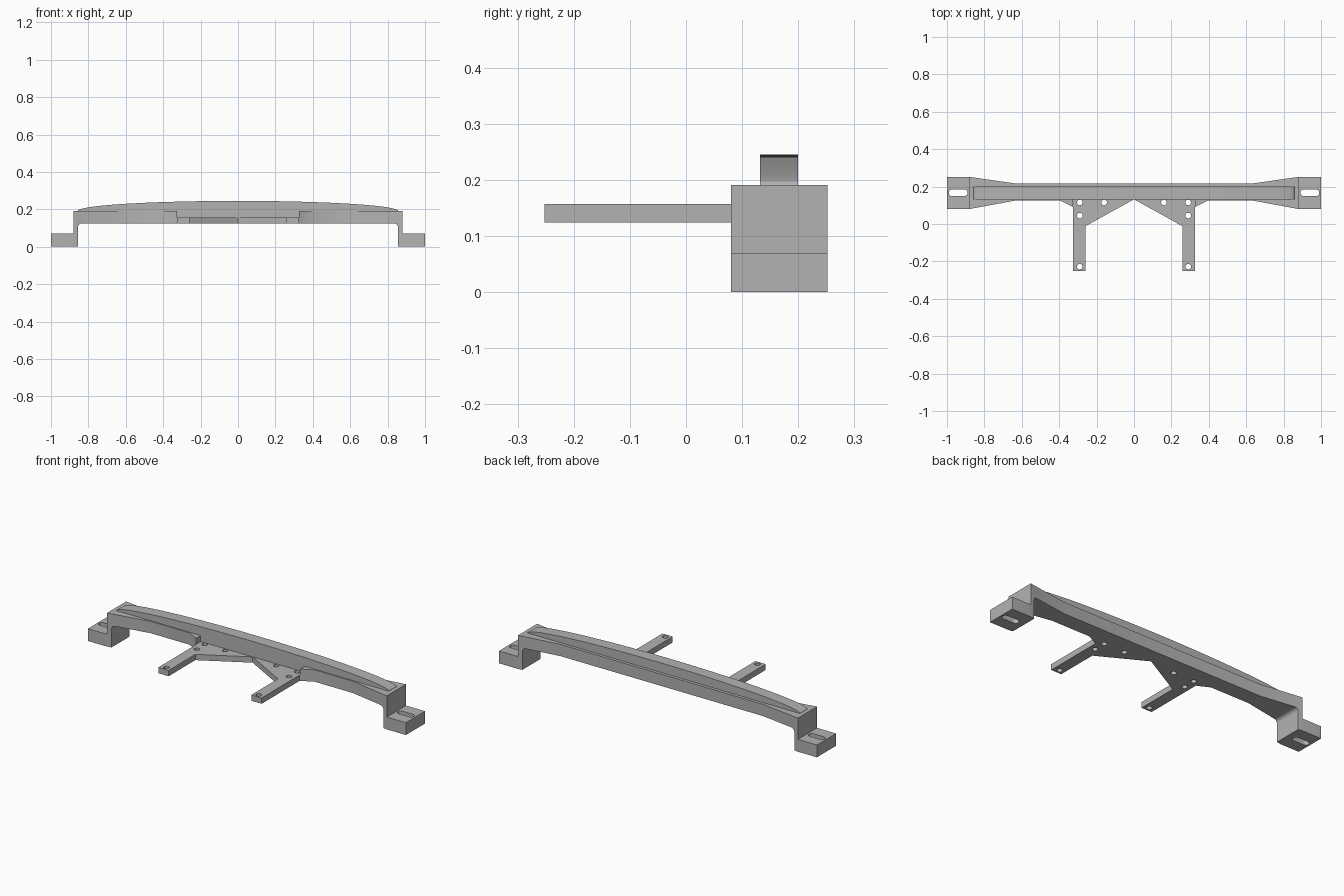
import bpy, bmesh, math
from mathutils import Vector

if "Cube" in bpy.data.objects:
    bpy.data.objects.remove(bpy.data.objects["Cube"])

grey = bpy.data.materials.new("mid grey")
grey.use_nodes = True
colour = (0.45, 0.45, 0.45, 1)
grey.diffuse_color = colour
grey.node_tree.nodes["Principled BSDF"].inputs["Base Color"].default_value = colour


def prism(name, points, low, high, axis="z"):
    """Extrude an outline along z (points are x, y) or along y (points are x, z)."""
    bm = bmesh.new()
    place = (lambda a, b: (a, b, low)) if axis == "z" else (lambda a, b: (a, low, b))
    face = bm.faces.new([bm.verts.new(place(a, b)) for a, b in points])
    out = bmesh.ops.extrude_face_region(bm, geom=[face])
    move = Vector((0, 0, high - low)) if axis == "z" else Vector((0, high - low, 0))
    bmesh.ops.translate(bm, vec=move, verts=[v for v in out["geom"] if isinstance(v, bmesh.types.BMVert)])
    bmesh.ops.recalc_face_normals(bm, faces=bm.faces)
    mesh = bpy.data.meshes.new(name)
    bm.to_mesh(mesh)
    bm.free()
    mesh.materials.append(grey)
    obj = bpy.data.objects.new(name, mesh)
    bpy.context.collection.objects.link(obj)
    return obj


def mirrored(half):
    """Complete a right-hand outline; points on the centre line are not doubled."""
    return half + [(-a, b) for a, b in reversed(half) if a > 0]


def combine(target, tool, operation):
    tool.hide_render = True
    mod = target.modifiers.new(operation.title(), "BOOLEAN")
    mod.operation = operation
    mod.solver = "EXACT"
    mod.object = tool
    bpy.context.view_layer.objects.active = target
    bpy.ops.object.modifier_apply(modifier=mod.name)
    bpy.data.objects.remove(tool)


def stadium(x, y, reach, radius, steps=12):
    """Rounded slot outline; zero reach gives a circle."""
    points = []
    for side, start in ((1, -math.pi / 2), (-1, math.pi / 2)):
        for i in range(steps + (1 if reach else 0)):
            t = start + math.pi * i / steps
            points.append((x + side * reach + radius * math.cos(t), y + radius * math.sin(t)))
    return points


# Plan of the beam, flared ends, gussets and two forward arms
plan = [(0, 0.132), (0.26, -0.012), (0.26, -0.252), (0.325, -0.252), (0.325, 0.09),
        (0.395, 0.125), (0.636, 0.125), (0.88, 0.08), (1, 0.08), (1, 0.252),
        (0.88, 0.252), (0.636, 0.217)]
bracket = prism("bracket_body", mirrored(plan), -0.1, 0.4)

# Side-to-side profile: stepped feet, thin legs and a filleted underside
fillet = [(0.835 + 0.02 * math.cos(t), 0.104 + 0.02 * math.sin(t))
          for t in [math.pi / 2 * i / 6 for i in range(6, -1, -1)]]
profile = fillet + [(0.855, 0), (1, 0), (1, 0.07), (0.88, 0.07), (0.88, 0.191)]
combine(bracket, prism("profile_cutter", mirrored(profile), -0.5, 0.5, "y"), "INTERSECT")

# Notch that lowers the arms and the front centre
notch = mirrored([(0.327, -0.5), (0.327, 0.132)])
combine(bracket, prism("notch_cutter", notch, 0.157, 0.5), "DIFFERENCE")

# Screw holes in the arms and long slots in the feet
for side in (1, -1):
    for x, y in ((0.29, 0.115), (0.29, 0.045), (0.16, 0.115), (0.29, -0.228)):
        combine(bracket, prism("hole_cutter", stadium(side * x, y, 0, 0.015), -0.2, 0.5), "DIFFERENCE")
    combine(bracket, prism("slot_cutter", stadium(side * 0.94, 0.167, 0.032, 0.018), -0.2, 0.5), "DIFFERENCE")

# Arched rib along the top of the beam
arch = [(0.857 * math.cos(math.pi * i / 64), 0.191 + 0.054 * math.sin(math.pi * i / 64))
        for i in range(65)]
rib = prism("arched_rib", arch, 0.132, 0.2, "y")

for obj in (bracket, rib):
    bpy.ops.object.select_all(action="DESELECT")
    obj.select_set(True)
    bpy.context.view_layer.objects.active = obj
    bpy.ops.object.shade_smooth_by_angle(angle=math.radians(30))
